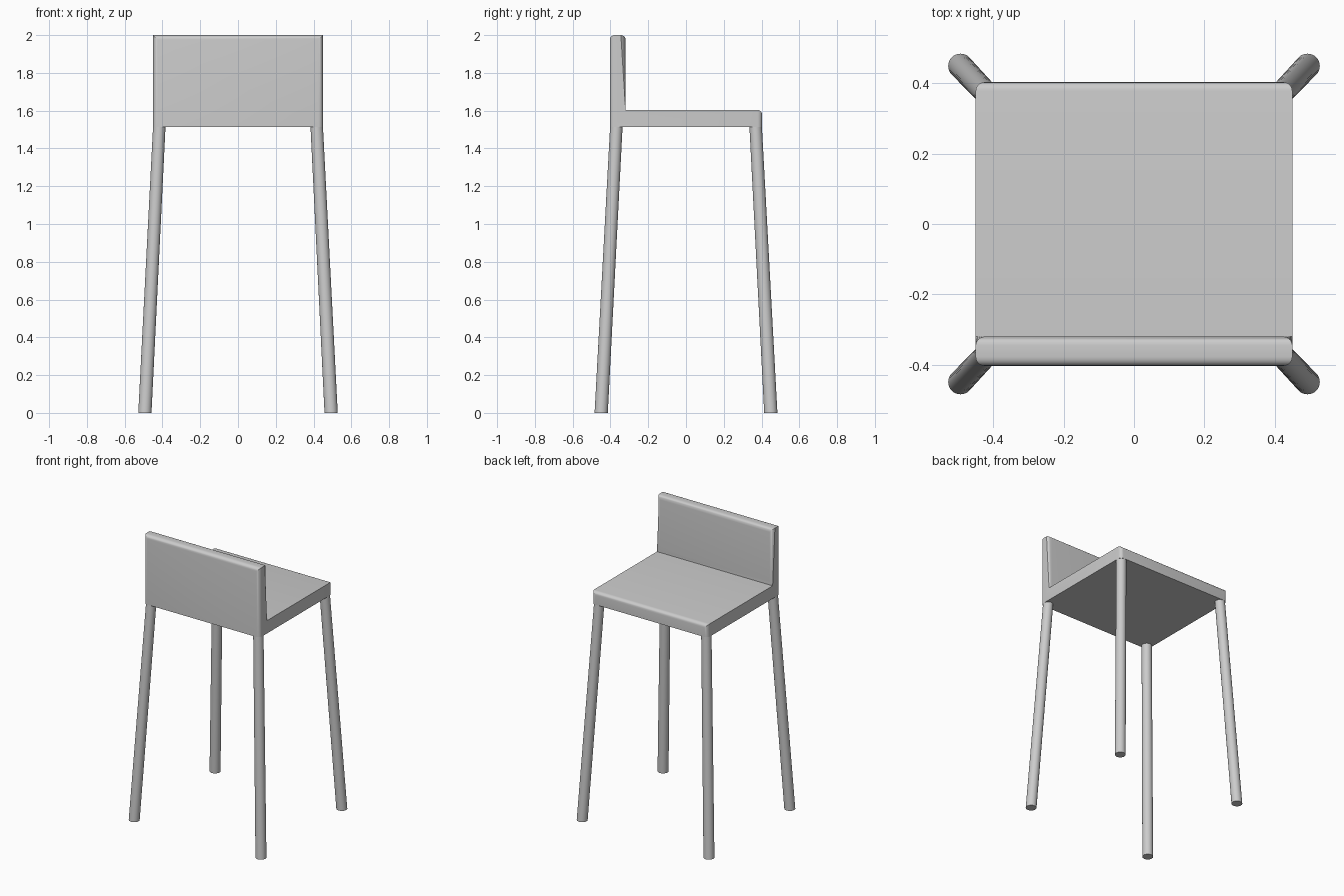
import bpy, bmesh

if "Cube" in bpy.data.objects:
    bpy.data.objects.remove(bpy.data.objects["Cube"])

W = 0.45                                   # half width
YB, YI, YF = -0.403, -0.32, 0.403          # rear, backrest front, seat front
ZB, ZS, ZT = 1.514, 1.604, 2.0             # underside, seat top, backrest top


def finish(bm, name):
    bmesh.ops.recalc_face_normals(bm, faces=bm.faces)
    mesh = bpy.data.meshes.new(name)
    bm.to_mesh(mesh)
    bm.free()
    ob = bpy.data.objects.new(name, mesh)
    bpy.context.collection.objects.link(ob)
    bpy.ops.object.select_all(action='DESELECT')
    ob.select_set(True)
    bpy.context.view_layer.objects.active = ob
    bpy.ops.object.shade_smooth_by_angle(angle=0.6)
    return ob


# Seat and backrest: one L profile extruded across the width
bm = bmesh.new()
profile = [(YB, ZB), (YF, ZB), (YF, ZS), (YI, ZS), (YI, ZT), (YB, ZT)]
face = bm.faces.new([bm.verts.new((-W, y, z)) for y, z in profile])
ext = bmesh.ops.extrude_face_region(bm, geom=[face])
moved = [g for g in ext["geom"] if isinstance(g, bmesh.types.BMVert)]
bmesh.ops.translate(bm, verts=moved, vec=(2 * W, 0, 0))
bmesh.ops.recalc_face_normals(bm, faces=bm.faces)

# Round the upper cross edges and the upright corners; leave the rest crisp
rounded = []
for e in bm.edges:
    d = e.verts[0].co - e.verts[1].co
    z = (e.verts[0].co.z + e.verts[1].co.z) / 2
    if abs(d.z) > 0.01 or (abs(d.x) > 0.01 and z > ZB + 0.01):
        rounded.append(e)
bmesh.ops.bevel(bm, geom=rounded, offset=0.025, offset_type='OFFSET',
                segments=5, profile=0.5, affect='EDGES', clamp_overlap=True)
finish(bm, "seat_and_backrest")

# Splayed round legs with level ends
for row, sy in (("rear", -1), ("front", 1)):
    for side, sx in (("left", -1), ("right", 1)):
        bm = bmesh.new()
        bmesh.ops.create_cone(bm, cap_ends=True, segments=32, radius1=0.035,
                              radius2=0.033, depth=1.53)
        for v in bm.verts:
            top = v.co.z > 0
            v.co.x += sx * (0.416 if top else 0.493)
            v.co.y += sy * (0.368 if top else 0.449)
            v.co.z = 1.53 if top else 0.0
        finish(bm, f"{row}_{side}_leg")
